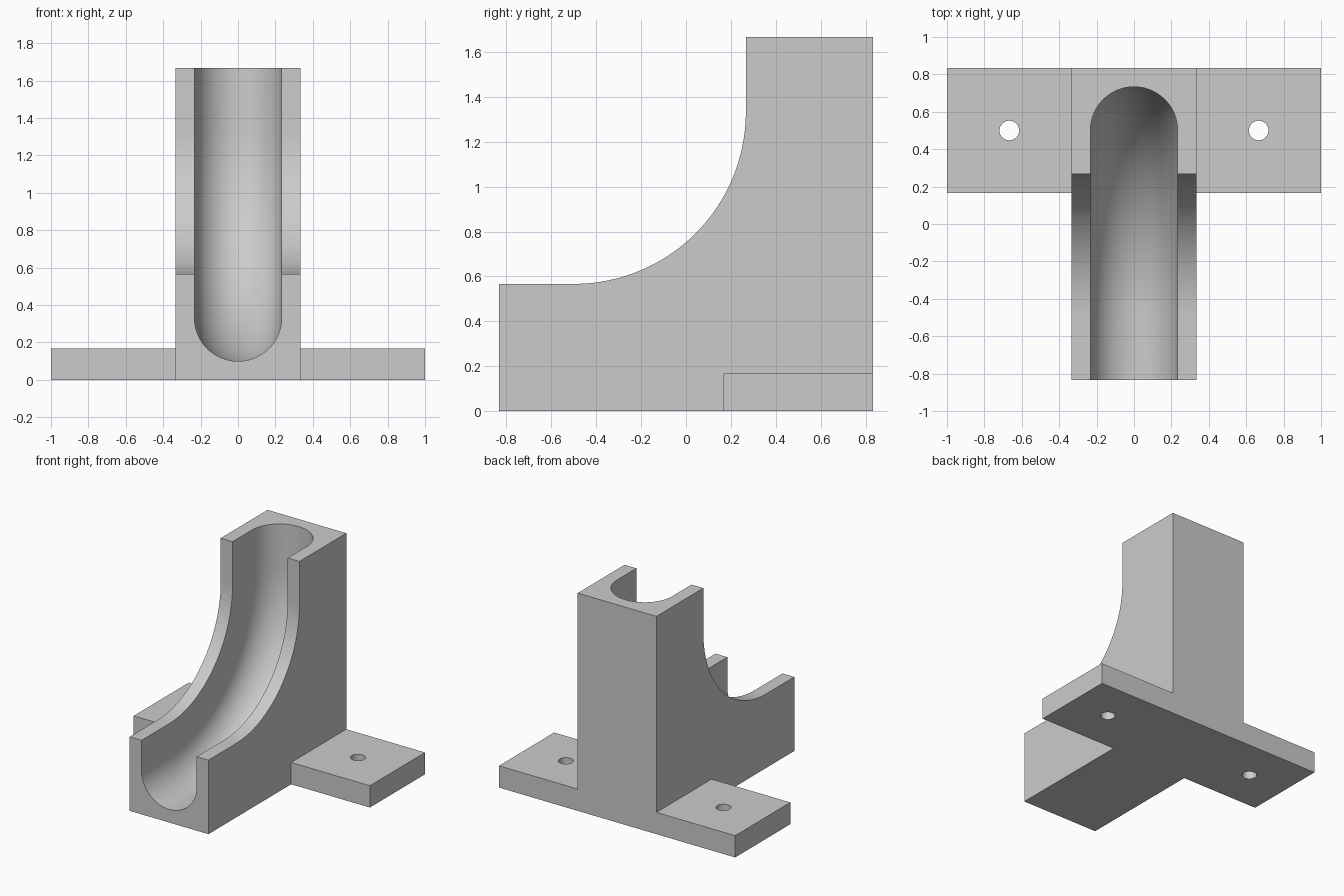
import bpy, bmesh
from math import sin, cos, pi, radians

cube = bpy.data.objects.get("Cube")
if cube:
    bpy.data.objects.remove(cube, do_unlink=True)

grey = bpy.data.materials.new("light grey")
grey.use_nodes = True
colour = (0.6, 0.6, 0.6, 1)
grey.diffuse_color = colour
grey.node_tree.nodes["Principled BSDF"].inputs["Base Color"].default_value = colour

BEND_Y, BEND_Z = -0.5, 1.3333   # centre of the bend
HALF, TOP = 0.8333, 1.6667      # half depth and full height
WIDTH = 0.3333                  # half width of the block
STEPS = 40


def finish(bm, name):
    bmesh.ops.recalc_face_normals(bm, faces=bm.faces)
    mesh = bpy.data.meshes.new(name)
    bm.to_mesh(mesh)
    bm.free()
    mesh.materials.append(grey)
    ob = bpy.data.objects.new(name, mesh)
    bpy.context.collection.objects.link(ob)
    return ob


def loft(rings, name):
    """Closed solid through a list of matching rings of points."""
    bm = bmesh.new()
    loops = [[bm.verts.new(p) for p in ring] for ring in rings]
    n = len(loops[0])
    for a, b in zip(loops, loops[1:]):
        for i in range(n):
            j = (i + 1) % n
            bm.faces.new((a[i], a[j], b[j], b[i]))
    bm.faces.new(loops[0])
    bm.faces.new(loops[-1])
    return finish(bm, name)


def combine(target, other, operation):
    mod = target.modifiers.new(operation, 'BOOLEAN')
    mod.object, mod.operation, mod.solver = other, operation, 'EXACT'
    bpy.context.view_layer.objects.active = target
    bpy.ops.object.modifier_apply(modifier=mod.name)
    bpy.data.objects.remove(other, do_unlink=True)


# Block with a quarter-round scooped out of its upper front
angles = [pi / 2 * i / STEPS for i in range(STEPS + 1)]
inner = 0.7667
side = [(-HALF, 0), (HALF, 0), (HALF, TOP), (BEND_Y + inner, TOP)]
side += [(BEND_Y + inner * sin(a), BEND_Z - inner * cos(a)) for a in reversed(angles)]
side += [(-HALF, BEND_Z - inner)]
body = loft([[(x, y, z) for y, z in side] for x in (-WIDTH, WIDTH)], "elbow_bracket")

# Mounting flange across the back
plan = [(-1, 0.1667), (1, 0.1667), (1, HALF), (-1, HALF)]
flange = loft([[(x, y, z) for x, y in plan] for z in (0, 0.1667)], "flange")
combine(body, flange, 'UNION')

# Round-bottomed channel swept around the bend
bore = 0.2333
section = [(-bore, 0.6)]
section += [(-bore * cos(pi * i / 32), 1 + bore * sin(pi * i / 32)) for i in range(33)]
section += [(bore, 0.6)]
stations = [(0, -0.5, 0)] + [(a, 0, 0) for a in angles] + [(pi / 2, 0, 0.5)]
rings = [[(x, BEND_Y + dy + d * sin(a), BEND_Z + dz - d * cos(a)) for x, d in section]
         for a, dy, dz in stations]
combine(body, loft(rings, "channel_cutter"), 'DIFFERENCE')

# Screw holes
for sx in (-1, 1):
    circle = [2 * pi * i / 32 for i in range(32)]
    hole = loft([[(sx * 0.6667 + 0.0525 * cos(t), 0.5 + 0.0525 * sin(t), z) for t in circle]
                 for z in (-0.1, 0.3)], "hole_cutter")
    combine(body, hole, 'DIFFERENCE')

# Smooth curved walls, crisp edges
bpy.ops.object.select_all(action='DESELECT')
body.select_set(True)
bpy.context.view_layer.objects.active = body
bpy.ops.object.shade_smooth_by_angle(angle=radians(30))
